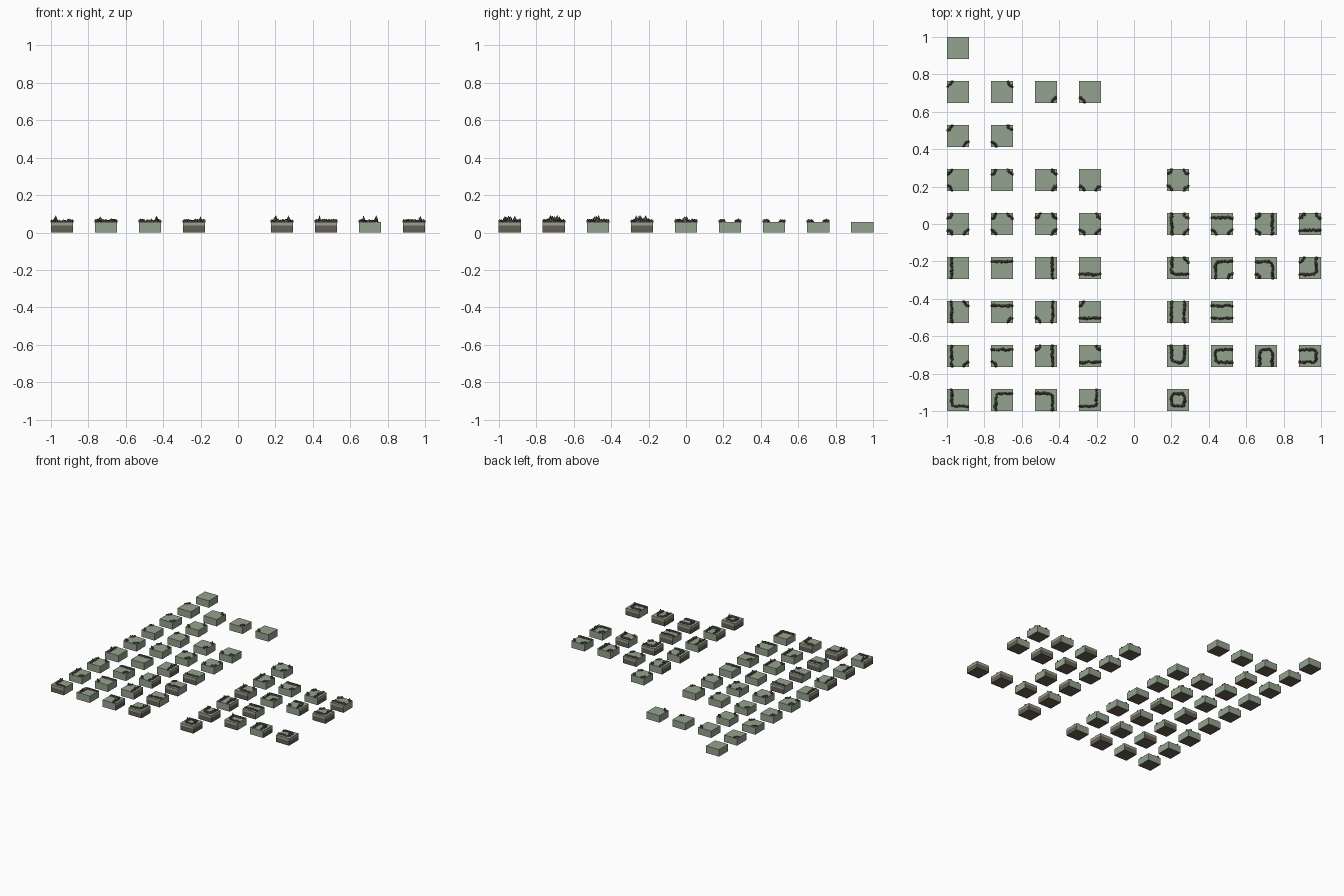
import bpy, bmesh, math, random
from mathutils import Vector, Matrix

if "Cube" in bpy.data.objects:
    bpy.data.objects.remove(bpy.data.objects["Cube"])

random.seed(7)
PITCH, H = 0.2352, 0.0592        # grid pitch, half tile
TOP, BANK = 0.057, 0.037         # tile height, height of the earth band
D, R, CR = 0.034, 0.022, 0.027   # rock line distance, bend radius, corner arc radius


def material(name, rgb):
    m = bpy.data.materials.new(name)
    m.diffuse_color = (*rgb, 1)
    m.use_nodes = True
    m.node_tree.nodes["Principled BSDF"].inputs["Base Color"].default_value = m.diffuse_color
    return m


GREEN = material("moss_green", (0.30, 0.37, 0.275))
EARTH = material("earth_brown", (0.138, 0.117, 0.093))
ROCK = material("rock_brown", (0.115, 0.098, 0.078))

# Each tile: edges (T R B L) with a rock line, digits = rock corners
# 0 top right, 1 bottom right, 2 bottom left, 3 top left. "." = plain, "" = gap
ROWS = [
    ["."],
    ["3", "0", "1", "2"],
    ["31", "02"],
    ["32", "30", "01", "12", "", "0123"],
    ["321", "302", "301", "012", "", "L01", "T12", "R23", "B03"],
    ["L", "T", "R", "B", "", "LB0", "TL1", "TR2", "RB3"],
    ["L0", "T1", "R2", "B3", "", "LR", "TB"],
    ["L1", "T2", "R3", "B0", "", "LRB", "LTB", "LTR", "TRB"],
    ["LB", "LT", "TR", "RB", "", "TRBL"],
]


def arc(cx, cy, r, a0, a1, n=8):
    return [Vector((cx + r * math.cos(math.radians(a0 + (a1 - a0) * i / n)),
                    cy + r * math.sin(math.radians(a0 + (a1 - a0) * i / n)), 0))
            for i in range(n + 1)]


def resample(pts, step):
    """Evenly spaced points and directions along a polyline."""
    total = sum((b - a).length for a, b in zip(pts, pts[1:]))
    n = max(2, round(total / step))
    out = []
    for i in range(n):
        dist = total * (i + 0.5) / n
        for a, b in zip(pts, pts[1:]):
            seg = (b - a).length
            if dist <= seg + 1e-9:
                out.append((a.lerp(b, dist / seg), (b - a).normalized()))
                break
            dist -= seg
    return out


def add_rock(bm, p, direction, size, height):
    """Rough faceted stone, slightly sunk in the ground."""
    geo = bmesh.ops.create_icosphere(bm, subdivisions=1, radius=1)
    ang = math.atan2(direction.y, direction.x) + random.uniform(-0.5, 0.5)
    mat = (Matrix.Translation((p.x, p.y, TOP))
           @ Matrix.Rotation(ang, 4, 'Z')
           @ Matrix.Diagonal((size * random.uniform(0.95, 1.3),
                              size * random.uniform(0.75, 1.0), height, 1)))
    for v in geo["verts"]:
        v.co = mat @ (v.co * random.uniform(0.82, 1.12))
        v.co.x = max(-H - 0.002, min(H + 0.002, v.co.x))
        v.co.y = max(-H - 0.002, min(H + 0.002, v.co.y))
        v.co.z = max(v.co.z, TOP - 0.004)


def finish(bm, name, loc, mats):
    bmesh.ops.recalc_face_normals(bm, faces=bm.faces[:])
    me = bpy.data.meshes.new(name)
    bm.to_mesh(me)
    bm.free()
    for m in mats:
        me.materials.append(m)
    ob = bpy.data.objects.new(name, me)
    ob.location = loc
    bpy.context.collection.objects.link(ob)


def build_tile(code, loc, tag):
    sides = [s in code for s in "TRBL"]
    # ground block: stacked rings, earth band below each rocky edge
    bm = bmesh.new()
    rings = [[bm.verts.new((x * H, y * H, z))
              for x, y in ((-1, 1), (1, 1), (1, -1), (-1, -1))] for z in (0, BANK, TOP)]
    bm.faces.new(rings[0]).material_index = 1
    bm.faces.new(rings[2])
    for lv in (0, 1):
        for s in range(4):
            t = (s + 1) % 4
            f = bm.faces.new((rings[lv][s], rings[lv][t], rings[lv + 1][t], rings[lv + 1][s]))
            f.material_index = 1 if lv == 0 and sides[s] else 0
    finish(bm, "ground_tile_" + tag, loc, [GREEN, EARTH])
    if code == ".":
        return
    # rock border: each side is laid out as the top side, then turned
    bm = bmesh.new()
    for s in range(4):
        rot = Matrix.Rotation(-s * math.pi / 2, 3, 'Z')
        paths = []
        if sides[s]:
            start = -(D - R) if sides[s - 1] else -H
            line = [Vector((start, D, 0))]
            if sides[(s + 1) % 4]:
                line += arc(D - R, D - R, R, 90, 0)
            else:
                line.append(Vector((H, D, 0)))
            paths.append((line, True))
        if str(s) in code:
            paths.append((arc(H, H, CR, 180, 270), False))
        for line, is_edge in paths:
            spots = resample(line, 0.0115)
            peak = random.choice((len(spots) // 2, len(spots) // 3)) if is_edge and s % 2 else -1
            for i, (p, d) in enumerate(spots):
                j = Vector((random.uniform(-.003, .003), random.uniform(-.003, .003), 0))
                tall = i == peak
                add_rock(bm, rot @ p + j, rot @ d, random.uniform(0.0085, 0.0115),
                         0.034 if tall else random.uniform(0.009, 0.017))
    finish(bm, "rock_border_" + tag, loc, [ROCK])


for r, row in enumerate(ROWS):
    for c, code in enumerate(row):
        if code:
            build_tile(code, ((c - 4) * PITCH, (4 - r) * PITCH, 0), f"{r}_{c}")
